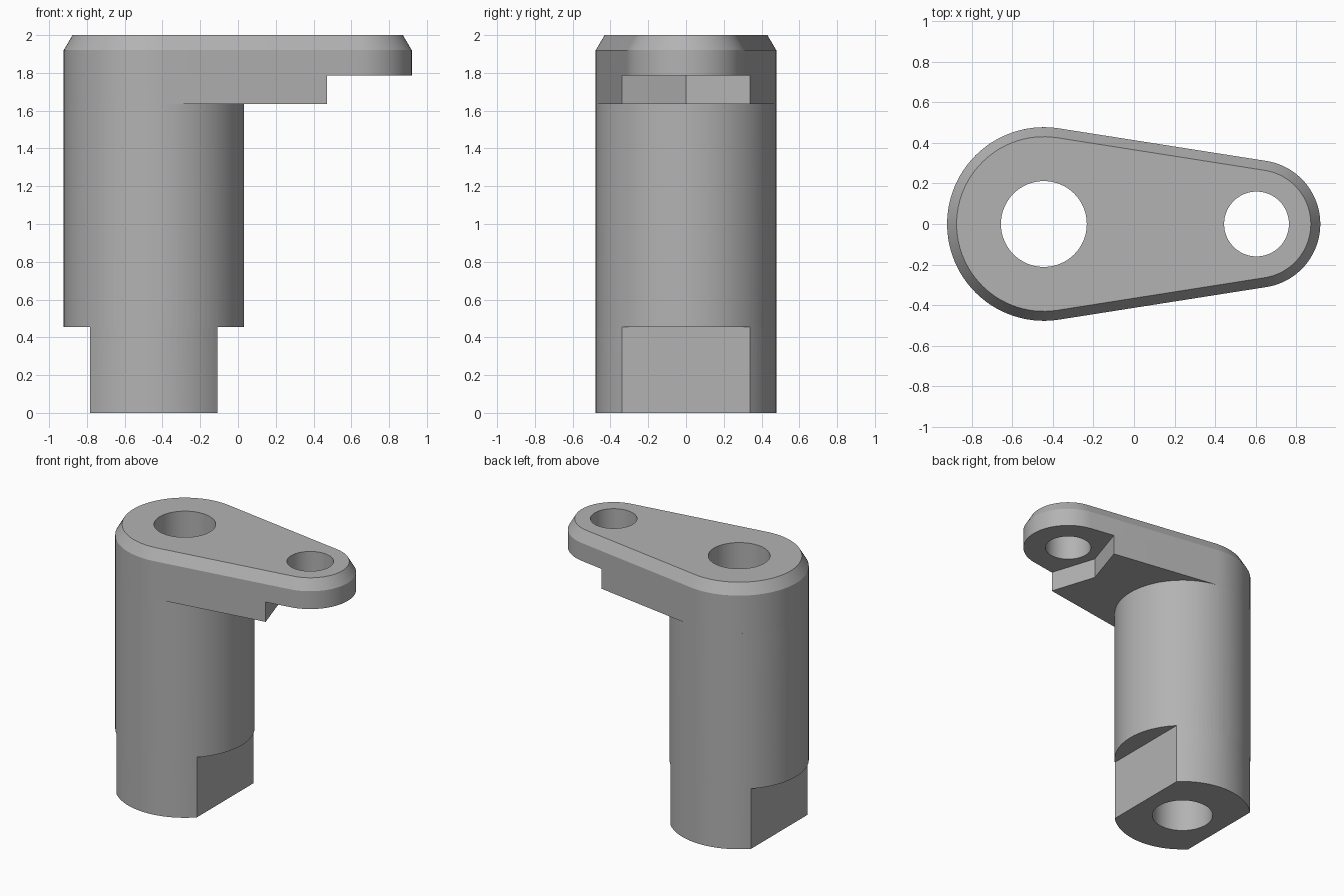
import bpy, bmesh
from math import sin, cos, asin, pi, radians, sqrt

default = bpy.data.objects.get("Cube")
if default:
    bpy.data.objects.remove(default, do_unlink=True)

# Main dimensions
BIG_X, BIG_R = -0.445, 0.478
SMALL_X, SMALL_R = 0.605, 0.315
SHANK_TOP, COLUMN_TOP, WEB_TOP, TOP = 0.455, 1.635, 1.785, 2.0
CHAMFER_IN, CHAMFER_DOWN = 0.047, 0.08
FLAT = 0.3375
STEP_X, NOTCH_X = 0.47, 0.36

steel = bpy.data.materials.new("plain grey")
steel.use_nodes = True
grey = (0.45, 0.45, 0.45, 1)
steel.diffuse_color = grey
steel.node_tree.nodes["Principled BSDF"].inputs["Base Color"].default_value = grey


def arc(cx, r, start, end, n):
    """Points on an arc, both ends included."""
    return [(cx + r * cos(start + (end - start) * i / n),
             r * sin(start + (end - start) * i / n)) for i in range(n + 1)]


def circle(cx, r, n=96):
    return arc(cx, r, 0, 2 * pi, n)[:-1]


TILT = pi / 2 - asin((BIG_R - SMALL_R) / (SMALL_X - BIG_X))


def big_end(inset=0):
    return arc(BIG_X, BIG_R - inset, TILT, 2 * pi - TILT, 52)


def arm_outline(inset=0):
    return big_end(inset) + arc(SMALL_X, SMALL_R - inset, -TILT, TILT, 44)


def loft(name, layers):
    """Closed solid through matching outlines at rising heights."""
    bm = bmesh.new()
    rings = [[bm.verts.new((x, y, z)) for x, y in pts] for z, pts in layers]
    n = len(rings[0])
    for low, high in zip(rings, rings[1:]):
        for i in range(n):
            j = (i + 1) % n
            bm.faces.new((low[i], low[j], high[j], high[i]))
    bm.faces.new(rings[0][::-1])
    bm.faces.new(rings[-1])
    bmesh.ops.recalc_face_normals(bm, faces=bm.faces)
    mesh = bpy.data.meshes.new(name)
    bm.to_mesh(mesh)
    bm.free()
    mesh.materials.append(steel)
    obj = bpy.data.objects.new(name, mesh)
    bpy.context.collection.objects.link(obj)
    return obj


def combine(target, tool, operation):
    """Apply a boolean and remove the tool."""
    mod = target.modifiers.new("boolean", "BOOLEAN")
    mod.operation, mod.solver, mod.object = operation, "EXACT", tool
    bpy.context.view_layer.objects.active = target
    bpy.ops.object.modifier_apply(modifier=mod.name)
    bpy.data.objects.remove(tool, do_unlink=True)


# Column, with two flats milled on the lower shank
half = asin(sqrt(BIG_R ** 2 - FLAT ** 2) / BIG_R)
shank_outline = (arc(BIG_X, BIG_R, half, pi - half, 24)
                 + arc(BIG_X, BIG_R, pi + half, 2 * pi - half, 24))
body = loft("crank_arm_with_column",
            [(SHANK_TOP, circle(BIG_X, BIG_R)), (COLUMN_TOP, circle(BIG_X, BIG_R))])
shank = loft("shank", [(0, shank_outline), (SHANK_TOP, shank_outline)])

# Thick web under the arm, ending in a shallow V notch
slope = (BIG_R - SMALL_R) / (SMALL_X - BIG_X)
step_y = (BIG_R - slope * (STEP_X - BIG_X)) / sqrt(1 - slope ** 2)
web_outline = big_end() + [(STEP_X, -step_y), (NOTCH_X, 0), (STEP_X, step_y)]
web = loft("web", [(COLUMN_TOP, web_outline), (WEB_TOP, web_outline)])

# Arm plate with a chamfered top rim
plate = loft("arm_plate", [(WEB_TOP, arm_outline()),
                           (TOP - CHAMFER_DOWN, arm_outline()),
                           (TOP, arm_outline(CHAMFER_IN))])
for part in (shank, web, plate):
    combine(body, part, "UNION")

# Through holes
for cx, r in ((BIG_X, 0.212), (SMALL_X, 0.16)):
    hole = loft("hole_cutter", [(-0.1, circle(cx, r, 64)), (TOP + 0.1, circle(cx, r, 64))])
    hole.hide_render = True
    combine(body, hole, "DIFFERENCE")

# Smooth round walls, crisp edges
bpy.ops.object.select_all(action="DESELECT")
body.select_set(True)
bpy.context.view_layer.objects.active = body
bpy.ops.object.shade_smooth_by_angle(angle=radians(28))
